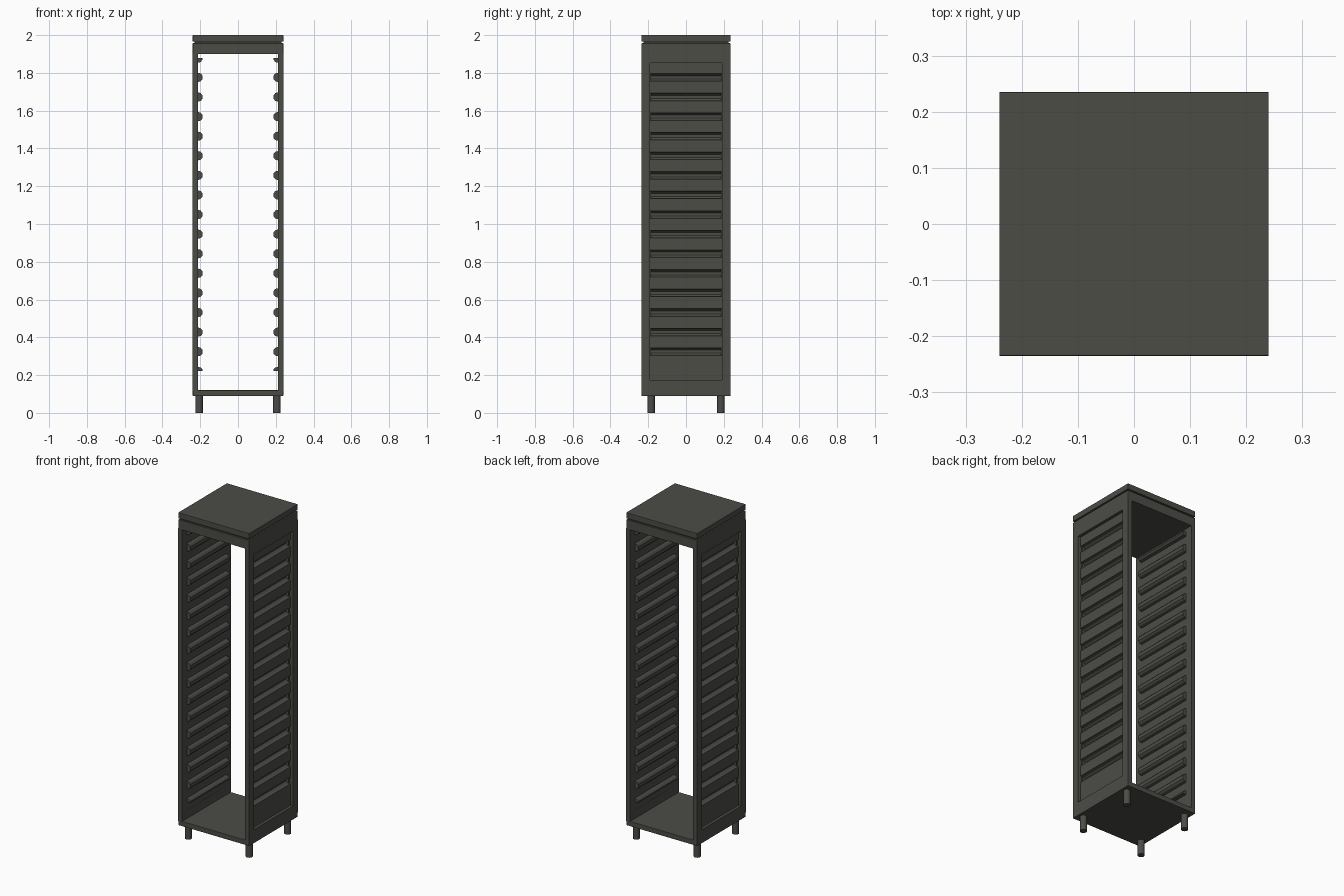
import bpy, bmesh, math

if "Cube" in bpy.data.objects:
    bpy.data.objects.remove(bpy.data.objects["Cube"])

steel = bpy.data.materials.new("dark grey metal")
steel.diffuse_color = (0.072, 0.073, 0.062, 1)
steel.use_nodes = True
steel.node_tree.nodes["Principled BSDF"].inputs["Base Color"].default_value = steel.diffuse_color


def finish(bm, name, bevel=0):
    bmesh.ops.recalc_face_normals(bm, faces=bm.faces)
    me = bpy.data.meshes.new(name)
    bm.to_mesh(me)
    bm.free()
    me.materials.append(steel)
    ob = bpy.data.objects.new(name, me)
    bpy.context.collection.objects.link(ob)
    if bevel:
        m = ob.modifiers.new("bevel", 'BEVEL')
        m.width = bevel
        m.segments = 2
    return ob


def add_box(bm, x0, x1, y0, y1, z0, z1):
    v = bmesh.ops.create_cube(bm, size=1)["verts"]
    for p in v:
        p.co = ((x0 + x1) / 2 + p.co.x * (x1 - x0),
                (y0 + y1) / 2 + p.co.y * (y1 - y0),
                (z0 + z1) / 2 + p.co.z * (z1 - z0))


def box(name, x0, x1, y0, y1, z0, z1, bevel=0.002):
    bm = bmesh.new()
    add_box(bm, x0, x1, y0, y1, z0, z1)
    return finish(bm, name, bevel)


def add_prism(bm, pts, y0, y1):
    # extrude an (x, z) outline along y
    f = bm.faces.new([bm.verts.new((x, y0, z)) for x, z in pts])
    g = bmesh.ops.extrude_face_region(bm, geom=[f])["geom"]
    for v in g:
        if isinstance(v, bmesh.types.BMVert):
            v.co.y = y1


W, D = 0.24, 0.235
Z_RAILS = [1.776 - 0.1037 * k for k in range(15)]
# one runner bulge, top to bottom: (x, dz)
INNER = [(0.214, 0.025), (0.198, 0.021), (0.189, 0.011),
         (0.189, -0.011), (0.198, -0.021), (0.214, -0.025)]
OUTER = [(0.222, 0.020), (0.204, 0.016), (0.195, 0.008),
         (0.195, -0.008), (0.204, -0.016), (0.222, -0.020)]

# cabinet floor, head, shadow gap and lid
box("cabinet_floor", -W, W, -D, D, 0.09, 0.12)
box("cabinet_head", -W, W, -D, D, 1.90, 1.957)
box("shadow_gap", -W + .01, W - .01, -D + .01, D - .01, 1.955, 1.967, 0)
box("lid", -W, W, -D, D, 1.965, 2.0)

for s, side in ((-1, "left"), (1, "right")):
    # frame around the recessed side panel
    bm = bmesh.new()
    a, b = sorted((s * 0.213, s * W))
    add_box(bm, a, b, -D, -0.19, 0.115, 1.905)
    add_box(bm, a, b, 0.19, D, 0.115, 1.905)
    add_box(bm, a, b, -0.19, 0.19, 0.115, 0.173)
    add_box(bm, a, b, -0.19, 0.19, 1.853, 1.905)
    finish(bm, side + "_side_frame")

    # pressed sheet with tray runners
    bm = bmesh.new()
    inner = [(0.214, 1.853)] + [(x, z + d) for z in Z_RAILS for x, d in INNER] + [(0.214, 0.173)]
    outer = [(0.222, 1.853)] + [(x, z + d) for z in Z_RAILS for x, d in OUTER] + [(0.222, 0.173)]
    rows = [[[bm.verts.new((s * x, y, z)) for x, z in line] for y in (-0.19, 0.19)]
            for line in (inner, outer)]
    for lo, hi in rows:
        for i in range(len(lo) - 1):
            bm.faces.new((lo[i], lo[i + 1], hi[i + 1], hi[i]))
    finish(bm, side + "_runner_panel")

    # closed runner ends, plus half runners at top and bottom
    bm = bmesh.new()
    for z in Z_RAILS:
        pts = [(s * x, z + d) for x, d in INNER]
        add_prism(bm, pts, -0.19, -0.184)
        add_prism(bm, pts, 0.184, 0.19)
    add_prism(bm, [(s * 0.214, 1.878), (s * 0.189, 1.878), (s * 0.189, 1.868),
                   (s * 0.198, 1.857), (s * 0.214, 1.853)], -0.19, 0.19)
    add_prism(bm, [(s * 0.214, 0.222), (s * 0.189, 0.222), (s * 0.189, 0.231),
                   (s * 0.198, 0.240), (s * 0.214, 0.244)], -0.19, 0.19)
    finish(bm, side + "_runner_ends")

    # round feet
    for t, end in ((-1, "front"), (1, "back")):
        bm = bmesh.new()
        bmesh.ops.create_cone(bm, cap_ends=True, segments=24, radius1=0.02,
                              radius2=0.02, depth=0.095)
        bmesh.ops.translate(bm, verts=bm.verts, vec=(s * 0.206, t * 0.185, 0.0475))
        foot = finish(bm, f"{end}_{side}_foot")
        bpy.ops.object.select_all(action='DESELECT')
        foot.select_set(True)
        bpy.context.view_layer.objects.active = foot
        bpy.ops.object.shade_smooth_by_angle(angle=math.radians(40))
